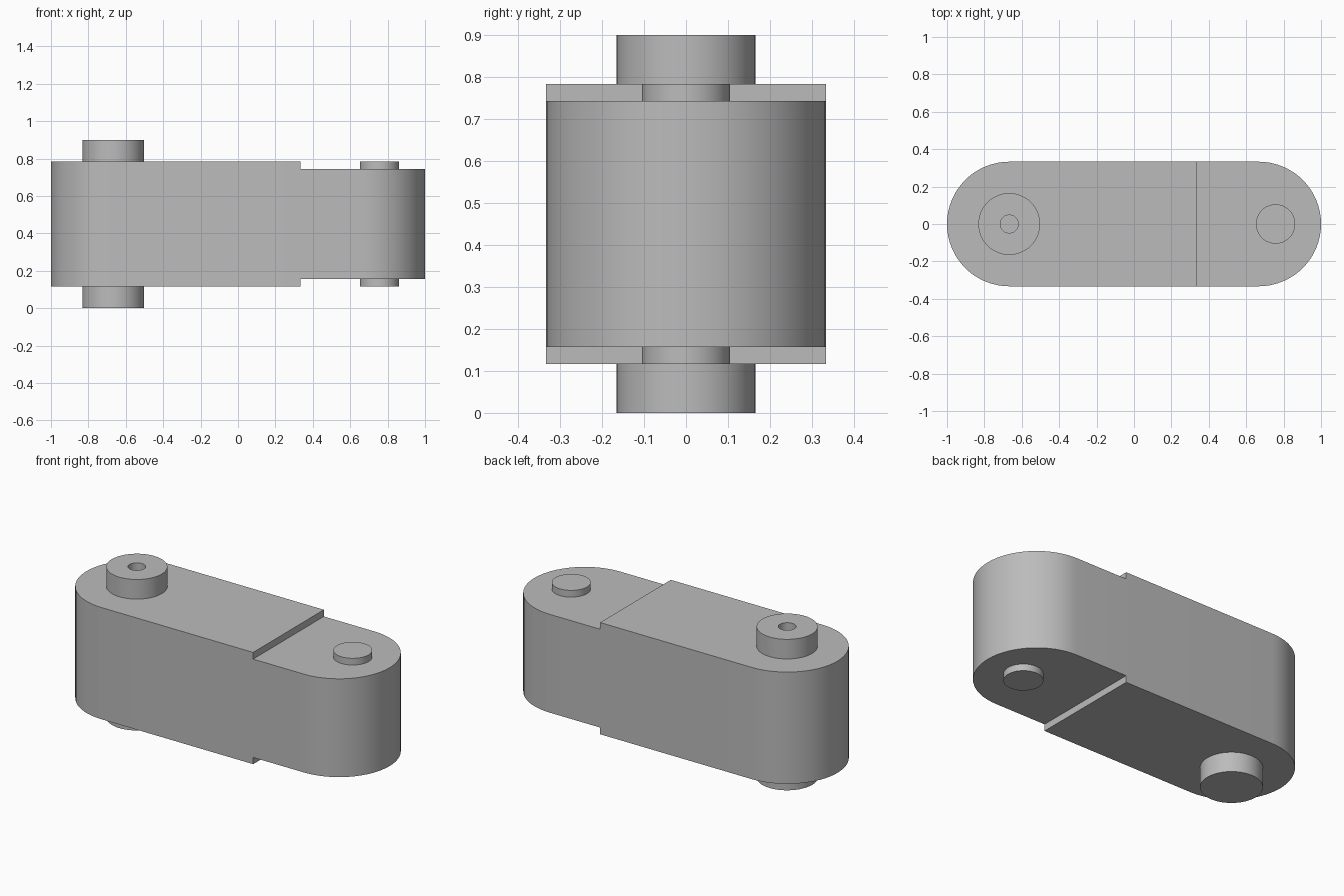
import bpy
import bmesh
from math import cos, sin, pi, radians

cube = bpy.data.objects.get("Cube")
if cube:
    bpy.data.objects.remove(cube, do_unlink=True)

R = 0.333            # end radius of the link
PIVOT = 1 - R        # distance of the end arc centres from the middle
MID = 0.45           # height of the symmetry plane

grey = bpy.data.materials.new("plain grey")
grey.use_nodes = True
grey.diffuse_color = (0.5, 0.5, 0.5, 1)
grey.node_tree.nodes["Principled BSDF"].inputs["Base Color"].default_value = (0.5, 0.5, 0.5, 1)


def make_object(name, bm):
    bmesh.ops.recalc_face_normals(bm, faces=bm.faces)
    mesh = bpy.data.meshes.new(name)
    bm.to_mesh(mesh)
    bm.free()
    mesh.materials.append(grey)
    obj = bpy.data.objects.new(name, mesh)
    bpy.context.collection.objects.link(obj)
    return obj


def select_only(obj):
    bpy.ops.object.select_all(action='DESELECT')
    obj.select_set(True)
    bpy.context.view_layer.objects.active = obj


def smooth(obj):
    select_only(obj)
    bpy.ops.object.shade_smooth_by_angle(angle=radians(30))


def prism(name, outline, z0, z1):
    bm = bmesh.new()
    face = bm.faces.new([bm.verts.new((x, y, z0)) for x, y in outline])
    top = bmesh.ops.extrude_face_region(bm, geom=[face])["geom"]
    verts = [v for v in top if isinstance(v, bmesh.types.BMVert)]
    bmesh.ops.translate(bm, verts=verts, vec=(0, 0, z1 - z0))
    return make_object(name, bm)


def lathe(name, x, profile, segments=64):
    # Turned part about a vertical axis, from (radius, height) pairs
    bm = bmesh.new()
    verts = [bm.verts.new((r, 0, z)) for r, z in profile]
    edges = [bm.edges.new(pair) for pair in zip(verts, verts[1:])]
    bmesh.ops.spin(bm, geom=verts + edges, cent=(0, 0, 0), axis=(0, 0, 1),
                   angle=2 * pi, steps=segments, use_duplicate=False)
    bmesh.ops.remove_doubles(bm, verts=bm.verts, dist=1e-4)
    obj = make_object(name, bm)
    obj.location.x = x
    smooth(obj)
    return obj


# Link body: rounded-end bar
N = 32
outline = []
for side in (1, -1):
    for i in range(N + 1):
        a = -pi / 2 + pi * i / N
        outline.append((side * (PIVOT + R * cos(a)), side * R * sin(a)))
body = prism("link_body", outline, MID - R, MID + R)

# Shallow steps cut above and below the narrower end
THIN = 0.293
box = [(R, -1), (2, -1), (2, 1), (R, 1)]
for s in (1, -1):
    low, high = sorted((MID + s * THIN, MID + s))
    cutter = prism("step_cutter", box, low, high)
    cutter.hide_render = True
    cut = body.modifiers.new("step", 'BOOLEAN')
    cut.operation = 'DIFFERENCE'
    cut.solver = 'EXACT'
    cut.object = cutter
    select_only(body)
    bpy.ops.object.modifier_apply(modifier=cut.name)
    bpy.data.objects.remove(cutter, do_unlink=True)
smooth(body)

# Large pivot pin with a blind hole in its top
lathe("pivot_pin", -PIVOT,
      [(0, 0), (0.165, 0), (0.165, 0.9), (0.048, 0.9), (0.048, 0.7), (0, 0.7)])

# Small pin level with the thick end
lathe("small_pin", 0.757,
      [(0, MID - R), (0.105, MID - R), (0.105, MID + R), (0, MID + R)])
